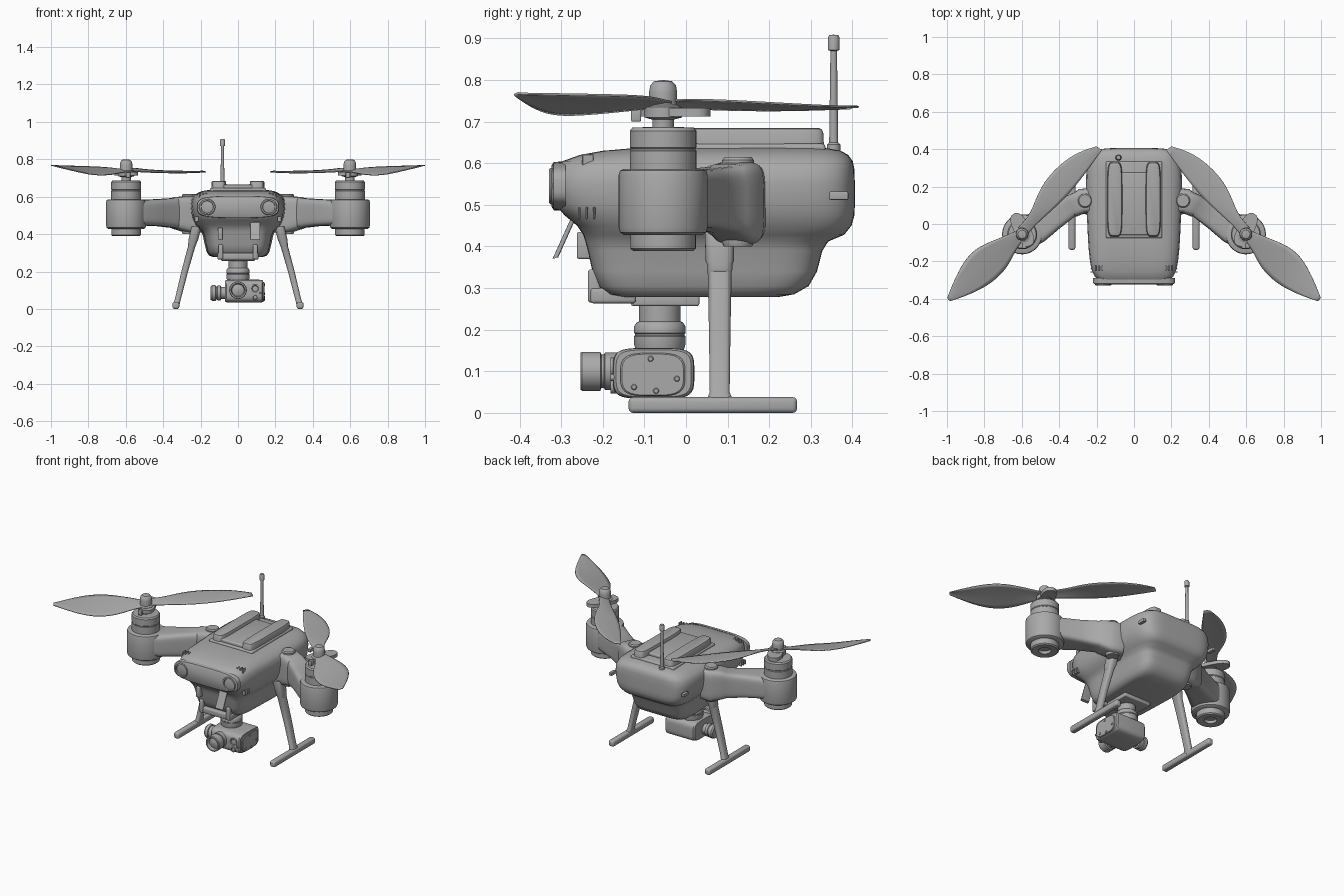
import bpy, bmesh, math
from mathutils import Vector

if "Cube" in bpy.data.objects:
    bpy.data.objects.remove(bpy.data.objects["Cube"], do_unlink=True)

GREY = (0.4, 0.4, 0.4, 1)
mat = bpy.data.materials.new("plain grey")
mat.use_nodes = True
mat.diffuse_color = GREY
mat.node_tree.nodes["Principled BSDF"].inputs["Base Color"].default_value = GREY


def finish(name, bm, mirror=False, angle=35):
    bmesh.ops.recalc_face_normals(bm, faces=bm.faces)
    me = bpy.data.meshes.new(name)
    bm.to_mesh(me)
    bm.free()
    me.materials.append(mat)
    me.shade_smooth()
    me.set_sharp_from_angle(angle=math.radians(angle))
    ob = bpy.data.objects.new(name, me)
    bpy.context.scene.collection.objects.link(ob)
    if mirror:
        ob.modifiers.new("Mirror", 'MIRROR').use_mirror_merge = False
    return ob


def box(name, xs, ys, zs, bevel=0.0, mirror=False, segs=3):
    bm = bmesh.new()
    bmesh.ops.create_cube(bm, size=1)
    for v in bm.verts:
        v.co = [a[0] + (c + 0.5) * (a[1] - a[0]) for a, c in zip((xs, ys, zs), v.co)]
    if bevel:
        bmesh.ops.bevel(bm, geom=bm.edges[:], offset=bevel, segments=segs,
                        profile=0.5, affect='EDGES')
    return finish(name, bm, mirror)


def loft(name, rings, mirror=False, angle=35):
    bm = bmesh.new()
    loops = [[bm.verts.new(p) for p in ring] for ring in rings]
    n = len(loops[0])
    for a, b in zip(loops, loops[1:]):
        for i in range(n):
            bm.faces.new((a[i], a[(i + 1) % n], b[(i + 1) % n], b[i]))
    bm.faces.new(loops[0])
    bm.faces.new(loops[-1])
    return finish(name, bm, mirror, angle)


def ring(center, u, v, power=2.0, n=40):
    """Rounded-rectangle ring spanned by the half axes u and v."""
    c, u, v = Vector(center), Vector(u), Vector(v)
    pts = []
    for i in range(n):
        t = 2 * math.pi * (i + 0.5) / n
        ct, st = math.cos(t), math.sin(t)
        pts.append(c + u * math.copysign(abs(ct) ** (2 / power), ct)
                   + v * math.copysign(abs(st) ** (2 / power), st))
    return pts


def lathe(name, center, profile, axis='Z', mirror=False, n=40):
    """Turn (radius, height) pairs about an axis through center."""
    u, v, w = {'Z': ((1, 0, 0), (0, 1, 0), (0, 0, 1)),
               'Y': ((1, 0, 0), (0, 0, 1), (0, 1, 0)),
               'X': ((0, 1, 0), (0, 0, 1), (1, 0, 0))}[axis]
    u, v, w, c = Vector(u), Vector(v), Vector(w), Vector(center)
    return loft(name, [ring(c + w * h, u * max(r, 0.001), v * max(r, 0.001), 2, n)
                       for r, h in profile], mirror)


# Body shell: stacked rounded outlines (z, half width, front, back)
body = [(.278, .13, -.16, .22), (.285, .15, -.19, .26), (.305, .163, -.212, .295),
        (.34, .172, -.225, .315), (.39, .182, -.236, .328), (.412, .19, -.242, .342),
        (.428, .205, -.247, .38), (.45, .224, -.262, .398), (.475, .236, -.292, .405),
        (.50, .244, -.314, .406), (.55, .25, -.322, .406), (.585, .245, -.315, .405),
        (.605, .232, -.297, .401), (.62, .21, -.255, .39), (.63, .188, -.20, .372),
        (.636, .15, -.13, .34), (.637, .10, -.08, .30)]
rings = []
for z, hx, f, b in body:
    pts = ring((0, (f + b) / 2, z), (hx, 0, 0), (0, (b - f) / 2, 0), 6, 72)
    for p in pts:
        p.x *= 1.03 - 0.1 * max(0, 0.1 - p.y) / 0.4
    rings.append(pts)
loft("body_shell", rings, angle=50)

# Nose with two round sensors
loft("nose_panel", [ring((0, y, .545), (w, 0, 0), (0, 0, h), 3.5)
                    for y, w, h in ((-.29, .22, .06), (-.318, .218, .058), (-.323, .208, .05))])
lathe("nose_sensor", (.165, 0, .545), [(.044, -.29), (.044, -.325), (.041, -.329), (.034, -.329),
                                       (.03, -.318), (.018, -.321), (0, -.322)], 'Y', True)
# Small slots around the shell
for i in range(3):
    y = -.26 + i * .018
    box("side_vent", (.21, .232), (y, y + .006), (.465, .495), .002, True, 1)
    box("top_vent", (.165 + i * .018, .173 + i * .018), (-.25, -.222), (.59, .622), .002, True, 1)
box("rear_side_vent", (.24, .259), (.345, .39), (.512, .532), .003, True)

# Battery hatch with two raised rails
box("battery_plate", (-.15, .15), (-.075, .335), (.615, .647), .008)
box("battery_cover", (-.10, .10), (-.06, .275), (.64, .664), .008)
for side, xs in (("left", (.062, .143)), ("right", (-.143, -.062))):
    loft(side + "_battery_rail",
         [ring((sum(xs) / 2, .132, z), (h, 0, 0), (0, l, 0), 5)
          for z, h, l in ((.64, .0405, .2), (.675, .0395, .198), (.682, .036, .194), (.685, .03, .187))])

# Antenna
lathe("antenna", (-.083, .355, 0), [(.016, .61), (.016, .645), (.011, .65), (.008, .87), (.014, .872),
                                    (.014, .902), (.011, .908), (0, .909)], n=20)

# Arms: sections (x, y, half depth, bottom, top)
arm = [(.20, .125, .075, .41, .60), (.262, .122, .073, .405, .603), (.285, .116, .063, .412, .602),
       (.335, .095, .062, .428, .597), (.34, .093, .058, .432, .593), (.43, .035, .068, .443, .587),
       (.52, -.02, .085, .446, .583), (.60, -.055, .09, .447, .582)]
loft("arm", [ring((x, y, (a + b) / 2), (.45 * d, .89 * d, 0), (0, 0, (b - a) / 2), 5)
             for x, y, d, a, b in arm], True, 40)
lathe("arm_pivot", (.262, .125, 0), [(.034, .40), (.038, .41), (.038, .608), (.032, .615)], mirror=True)

# Motor pods
HUB = (.598, -.055, 0)
lathe("motor_housing", HUB, [(.095, .428), (.104, .434), (.107, .445), (.107, .572), (.104, .582),
                             (.095, .586)], mirror=True, n=56)
lathe("motor_foot", HUB, [(.02, .41), (.035, .41), (.035, .392), (.072, .389), (.079, .395), (.079, .435)],
      mirror=True, n=48)
lathe("motor", HUB, [(.08, .575), (.08, .63), (.078, .632), (.078, .636), (.08, .638), (.08, .678),
                     (.074, .686), (.03, .687)], mirror=True, n=48)
lathe("motor_shaft", HUB, [(.026, .68), (.026, .705), (.045, .71), (.045, .735), (.034, .74), (.034, .77),
                           (.031, .787), (.022, .797), (0, .80)], mirror=True)
loft("blade_clamp", [ring((.598, -.03, z), (.038, -.02, 0), (.045, .085, 0), 2.5)
                     for z in (.712, .733)], True)
box("clamp_catch", (.575, .60), (-.132, -.108), (.70, .73), .004, True)


# Propeller blades: pairs of points on the two long edges
def blade(name, pairs):
    bm = bmesh.new()
    rows = []
    for a, b in pairs:
        a, b = Vector(a), Vector(b)
        mid = (a + b) / 2 + Vector((0, 0, .004))
        rows.append([bm.verts.new(p) for p in (a, mid, b)])
    for r, s in zip(rows, rows[1:]):
        for i in range(2):
            bm.faces.new((r[i], r[i + 1], s[i + 1], s[i]))
    ob = finish(name, bm, angle=180)
    sub = ob.modifiers.new("Smooth", 'SUBSURF')
    sub.levels = sub.render_levels = 2
    sub.boundary_smooth = 'PRESERVE_CORNERS'
    sol = ob.modifiers.new("Thickness", 'SOLIDIFY')
    sol.thickness = .005
    sol.offset = 0
    ob.modifiers.new("Mirror", 'MIRROR').use_mirror_merge = False


blade("front_blade", [((.615, -.03, .745), (.58, -.07, .735)), ((.70, -.07, .757), (.63, -.13, .728)),
                      ((.838, -.12, .762), (.678, -.24, .717)), ((.912, -.20, .764), (.77, -.323, .714)),
                      ((.965, -.31, .766), (.877, -.377, .738)), ((.999, -.395, .767), (.985, -.413, .764))])
blade("rear_blade", [((.62, -.02, .752), (.575, -.06, .738)), ((.55, .05, .753), (.52, .005, .732)),
                     ((.505, .20, .745), (.40, .105, .728)), ((.40, .318, .738), (.315, .20, .727)),
                     ((.30, .386, .736), (.25, .285, .728)), ((.20, .415, .735), (.172, .395, .732))])

# Landing gear
leg = [(.44, .222, .027, .036), (.365, .24, .026, .034), (.358, .242, .023, .031), (.345, .245, .023, .031),
       (.34, .246, .02, .029), (.20, .285, .018, .026), (.05, .322, .016, .024), (.035, .327, .017, .03),
       (.015, .33, .017, .035)]
loft("landing_leg", [ring((x, .081, z), (u, 0, 0), (0, v, 0), 3, 28) for z, x, u, v in leg], True)
box("landing_skid", (.314, .35), (-.138, .267), (0, .038), .011, True)

# Front struts and hinged flap under the nose
box("front_strut", (.08, .105), (-.236, -.205), (.265, .345), .007, True)
box("strut_clip", (-.108, -.083), (-.262, -.22), (.37, .435), .005)
loft("nose_flap", [ring((.092, y, z), (.027, 0, 0), (0, .007, .002), 5, 24)
                   for y, z in ((-.314, .372), (-.272, .465))])

# Gimbal mount
box("gimbal_bracket", (-.11, .11), (-.23, -.12), (.263, .30), .008)
box("gimbal_plate", (-.09, .09), (-.132, .032), (.257, .285), .005)
lathe("gimbal_neck", (0, -.063, 0), [(.05, .27), (.05, .22), (.056, .217), (.062, .208), (.062, .192),
                                     (.06, .19), (.06, .186), (.062, .184), (.062, .165), (.055, .14)])

# Camera: body is a rounded profile running along x
loft("camera_body", [ring((x, -.078, .095), (0, .098 * k, 0), (0, 0, .061 * k), 4.5, 48)
                     for x, k in ((-.07, .9), (-.062, .98), (-.05, 1), (.115, 1), (.128, .98), (.134, .92))])
loft("camera_side_cover", [ring((x, -.08, .092), (0, .078 * k, 0), (0, 0, .052 * k), 3.5)
                           for x, k in ((.125, 1), (.138, 1), (.141, .95))])
for y, z in ((-.125, .062), (-.085, .13), (-.072, .053), (-.022, .082)):
    lathe("cover_screw", (0, y, z), [(.007, .135), (.007, .143), (.005, .145)], 'X', n=16)
lathe("main_lens", (0, 0, .10), [(.045, -.15), (.045, -.195), (.04, -.197), (.04, -.203), (.047, -.206),
                                 (.047, -.25), (.044, -.254), (.037, -.254), (.032, -.235),
                                 (.015, -.241), (0, -.243)], 'Y')
for x, z, r in ((.092, .108, .025), (.092, .062, .015), (.122, .085, .008)):
    lathe("small_lens", (x, 0, z), [(r, -.15), (r, -.182), (r * .75, -.182), (r * .6, -.177), (0, -.179)],
          'Y', n=28)
lathe("tilt_motor", (0, -.09, .085), [(.032, -.06), (.032, -.09), (.04, -.094), (.04, -.11), (.036, -.112),
                                      (.036, -.118), (.042, -.12), (.042, -.138), (.036, -.146), (0, -.146)], 'X')
